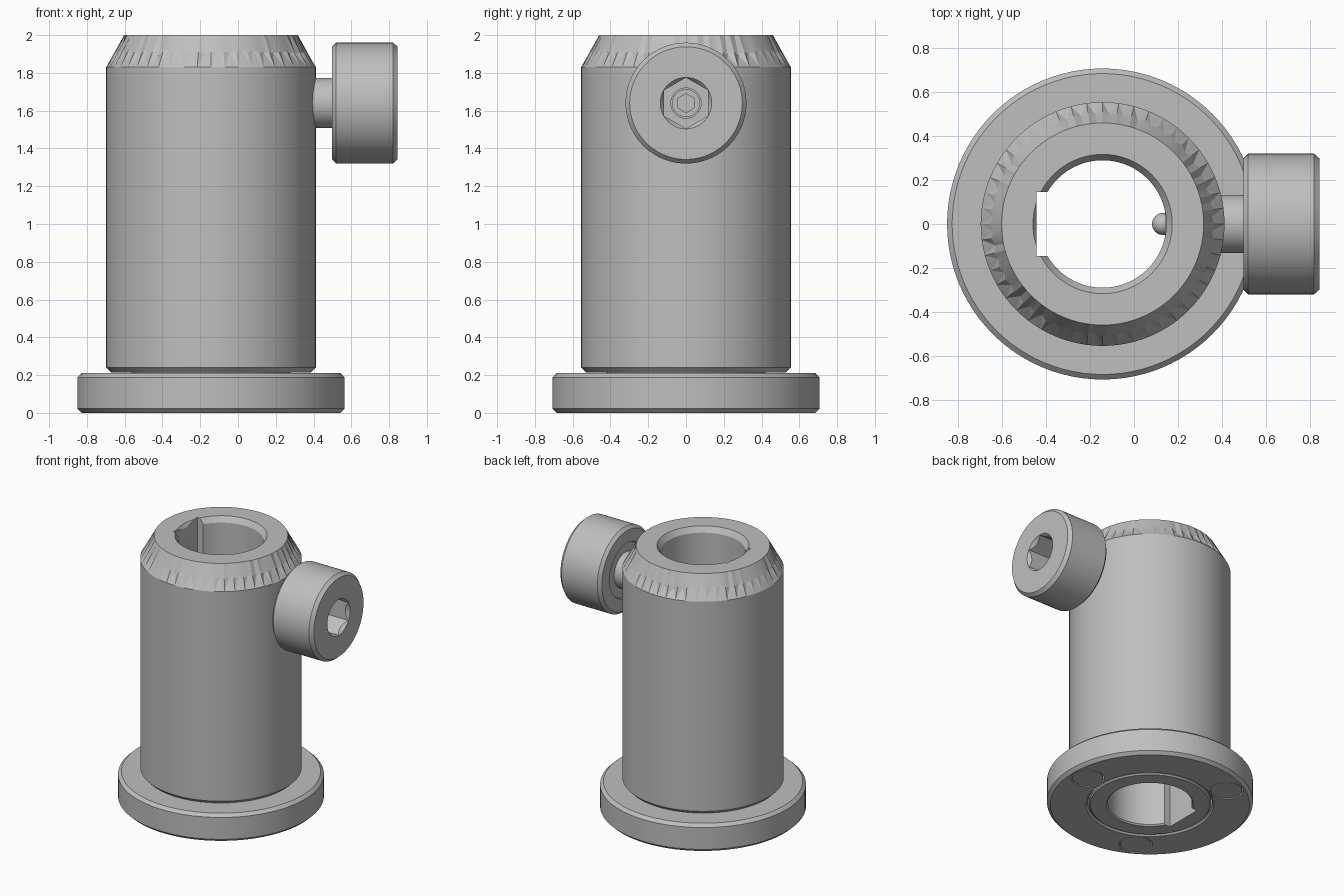
import bpy, bmesh, math, random
from mathutils import Matrix

if "Cube" in bpy.data.objects:
    bpy.data.objects.remove(bpy.data.objects["Cube"])

random.seed(4)
AXIS = -0.143      # x of the column axis
SCREW_Z = 1.64     # height of the clamp screw
SEGMENTS = 96

steel = bpy.data.materials.new("grey_steel")
steel.use_nodes = True
colour = (0.52, 0.52, 0.52, 1)
steel.diffuse_color = colour
steel.node_tree.nodes["Principled BSDF"].inputs["Base Color"].default_value = colour

UPRIGHT = Matrix.Translation((AXIS, 0, 0))
# Turns local z into world x, at screw height
SIDEWAYS = Matrix.Translation((0, 0, SCREW_Z)) @ Matrix.Rotation(math.pi / 2, 4, 'Y')


def make_object(name, bm, matrix):
    bmesh.ops.recalc_face_normals(bm, faces=bm.faces)
    bm.transform(matrix)
    mesh = bpy.data.meshes.new(name)
    bm.to_mesh(mesh)
    bm.free()
    mesh.materials.append(steel)
    obj = bpy.data.objects.new(name, mesh)
    bpy.context.collection.objects.link(obj)
    return obj


def lathe(name, profile, matrix, teeth_ring=None):
    """Spin a closed (radius, height) outline into a ring-shaped solid."""
    bm = bmesh.new()
    rings = []
    for index, (radius, height) in enumerate(profile):
        ring = []
        for s in range(SEGMENTS):
            r, z = radius, height
            if index == teeth_ring and s % 2:
                r, z = r - 0.012, z + random.uniform(-0.02, 0.015)
            a = math.tau * s / SEGMENTS
            ring.append(bm.verts.new((r * math.cos(a), r * math.sin(a), z)))
        rings.append(ring)
    for lower, upper in zip(rings, rings[1:] + rings[:1]):
        for s in range(SEGMENTS):
            t = (s + 1) % SEGMENTS
            bm.faces.new((lower[s], lower[t], upper[t], upper[s]))
    if teeth_ring is not None:
        # Split the toothed band so every facet is flat and points upward
        for s in range(SEGMENTS):
            t = (s + 1) % SEGMENTS
            tip, foot = (s, t) if s % 2 else (t, s)
            bottom, top = rings[teeth_ring - 1], rings[teeth_ring]
            face = next(f for f in bottom[s].link_faces
                        if bottom[t] in f.verts and top[s] in f.verts)
            bmesh.utils.face_split(face, top[tip], bottom[foot])
    return make_object(name, bm, matrix)


def rod(name, low, high, radius, matrix, sides=64, end_radius=None, turn=0):
    """Cylinder, prism or cone between two distances along its own axis."""
    bm = bmesh.new()
    bmesh.ops.create_cone(
        bm, cap_ends=True, segments=sides, radius1=radius,
        radius2=radius if end_radius is None else end_radius, depth=high - low,
        matrix=Matrix.Translation((0, 0, (low + high) / 2)) @ Matrix.Rotation(turn, 4, 'Z'))
    return make_object(name, bm, matrix)


def cut(obj, cutter):
    cutter.hide_render = True
    mod = obj.modifiers.new("cut", 'BOOLEAN')
    mod.operation, mod.solver, mod.object = 'DIFFERENCE', 'EXACT', cutter
    bpy.context.view_layer.objects.active = obj
    bpy.ops.object.modifier_apply(modifier=mod.name)
    bpy.data.objects.remove(cutter)


def smooth(obj, angle=25):
    bpy.ops.object.select_all(action='DESELECT')
    obj.select_set(True)
    bpy.context.view_layer.objects.active = obj
    bpy.ops.object.shade_smooth_by_angle(angle=math.radians(angle))


# Column with spigot, toothed top chamfer and bore
column = lathe("column", [
    (0.30, 0), (0.41, 0), (0.42, 0.01), (0.42, 0.215), (0.53, 0.215),
    (0.555, 0.24), (0.555, 1.83), (0.51, 1.91), (0.46, 2), (0.317, 2),
    (0.29, 1.96), (0.29, 0.01)], UPRIGHT, teeth_ring=7)

# Keyway along the far side of the bore
bm = bmesh.new()
bmesh.ops.create_cube(bm, size=1, matrix=Matrix.Translation((-0.2, 0, 1))
                      @ Matrix.Diagonal((0.2, 0.29, 2.4, 1)))
cut(column, make_object("keyway_cutter", bm, UPRIGHT))
smooth(column)
for face in column.data.polygons:
    x, y, z = face.center
    if 1.831 < z < 1.925 and math.hypot(x - AXIS, y) > 0.45:
        face.use_smooth = False

# Base flange around the spigot, with three round inserts underneath
flange = lathe("base_flange", [
    (0.44, 0), (0.685, 0), (0.708, 0.022), (0.708, 0.188), (0.685, 0.21),
    (0.428, 0.21), (0.428, 0.012)], UPRIGHT)
for i in range(3):
    place = UPRIGHT @ Matrix.Rotation(math.tau * i / 3, 4, 'Z') @ Matrix.Translation((0.56, 0, 0))
    cut(flange, rod("insert_cutter", -0.1, 0.06, 0.115, place))
    smooth(rod(f"base_insert_{i + 1}", 0.002, 0.07, 0.107, place))
smooth(flange)

# Clamp screw head with a countersunk hexagon socket
head = lathe("screw_head", [
    (0.06, 0.51), (0.2, 0.51), (0.205, 0.498), (0.298, 0.498), (0.32, 0.52),
    (0.32, 0.82), (0.298, 0.845), (0.06, 0.845)], SIDEWAYS)
cut(head, rod("socket_cutter", 0.64, 0.95, 0.135, SIDEWAYS, sides=6, turn=math.pi / 2))
cut(head, rod("countersink_cutter", 0.81, 0.85, 0.11, SIDEWAYS, end_radius=0.14))
cut(head, rod("inner_bore_cutter", 0.55, 0.7, 0.08, SIDEWAYS))
smooth(head)

# Shank running through the column wall
smooth(rod("screw_shank", 0.14, 0.53, 0.133, SIDEWAYS))

# Inner set screw with its own small hexagon socket
set_screw = rod("set_screw", 0.5, 0.63, 0.074, SIDEWAYS)
cut(set_screw, rod("small_socket_cutter", 0.56, 0.7, 0.05, SIDEWAYS, sides=6, turn=math.pi / 2))
smooth(set_screw)

# Ball tip pressing into the bore
bm = bmesh.new()
bmesh.ops.create_uvsphere(bm, u_segments=32, v_segments=16, radius=0.05)
smooth(make_object("ball_tip", bm, SIDEWAYS @ Matrix.Translation((0, 0, 0.132))))
